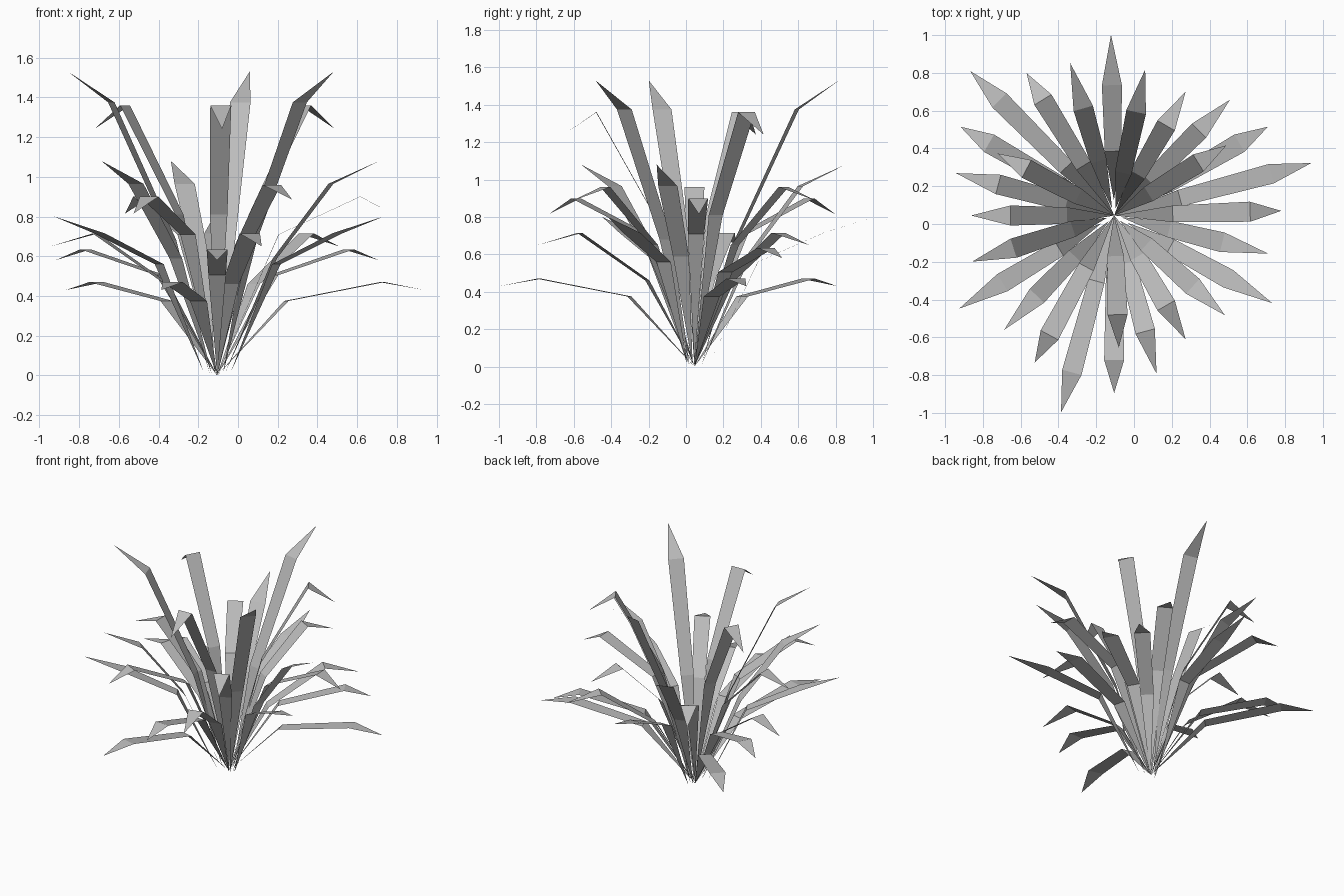
import bpy, bmesh, math

if "Cube" in bpy.data.objects:
    bpy.data.objects.remove(bpy.data.objects["Cube"], do_unlink=True)

# Single matte grey for every leaf
grey = bpy.data.materials.new("leaf_grey")
grey.use_nodes = True
colour = (0.5, 0.5, 0.5, 1)
grey.diffuse_color = colour
grey.node_tree.nodes["Principled BSDF"].inputs["Base Color"].default_value = colour

CENTRE = (-0.105, 0.045, 0)
LOWER_W, UPPER_W = 0.044, 0.053   # half widths at the two bends

# name: heading in degrees, then (radius, height) of root, lower bend, upper bend, tip
LEAVES = {
    "tall_upright_leaf": (78, [(0.04, 0.01), (0.23, 0.68), (0.56, 1.375), (0.79, 1.53)]),
    "tall_folded_leaf": (32, [(0.0, 0.0), (0.215, 0.81), (0.525, 1.36), (0.70, 1.24)]),
    "middle_folded_leaf": (60, [(0.0, 0.0), (0.25, 0.65), (0.55, 0.96), (0.757, 0.885)]),
    "low_folded_leaf": (45, [(0.0, 0.0), (0.26, 0.46), (0.635, 0.715), (0.867, 0.65)]),
    "low_arched_leaf": (30, [(0.0, 0.0), (0.33, 0.505), (0.765, 0.635), (0.94, 0.58)]),
    "spreading_leaf": (14.9, [(0.0, 0.0), (0.36, 0.375), (0.86, 0.47), (1.08, 0.43)]),
    "middle_arched_leaf": (1.6, [(0.0, 0.0), (0.31, 0.71), (0.72, 0.90), (0.885, 0.815)]),
    "middle_upright_leaf": (-13.9, [(0.04, 0.01), (0.30, 0.59), (0.59, 0.965), (0.84, 1.08)]),
    "low_upright_leaf": (-29, [(0.08, 0.02), (0.34, 0.56), (0.69, 0.715), (0.957, 0.80)]),
}


def leaf_mesh(name, path):
    """Flat creased strip along +x, pointed at both ends."""
    bm = bmesh.new()
    (r0, z0), (r1, z1), (r2, z2), (r3, z3) = path
    root = bm.verts.new((r0, 0, z0))
    right1, left1 = [bm.verts.new((r1, s * LOWER_W, z1)) for s in (-1, 1)]
    right2, left2 = [bm.verts.new((r2, s * UPPER_W, z2)) for s in (-1, 1)]
    tip = bm.verts.new((r3, 0, z3))
    bm.faces.new((root, right1, left1))
    bm.faces.new((right1, right2, left2, left1))
    bm.faces.new((right2, tip, left2))
    mesh = bpy.data.meshes.new(name)
    bm.to_mesh(mesh)
    bm.free()
    mesh.materials.append(grey)
    return mesh


# Each kind of leaf repeats three times around the root
for name, (heading, path) in LEAVES.items():
    mesh = leaf_mesh(name, path)
    for i in range(3):
        leaf = bpy.data.objects.new(f"{name}_{i + 1}", mesh)
        leaf.location = CENTRE
        leaf.rotation_euler.z = math.radians(heading + 120 * i)
        bpy.context.collection.objects.link(leaf)
